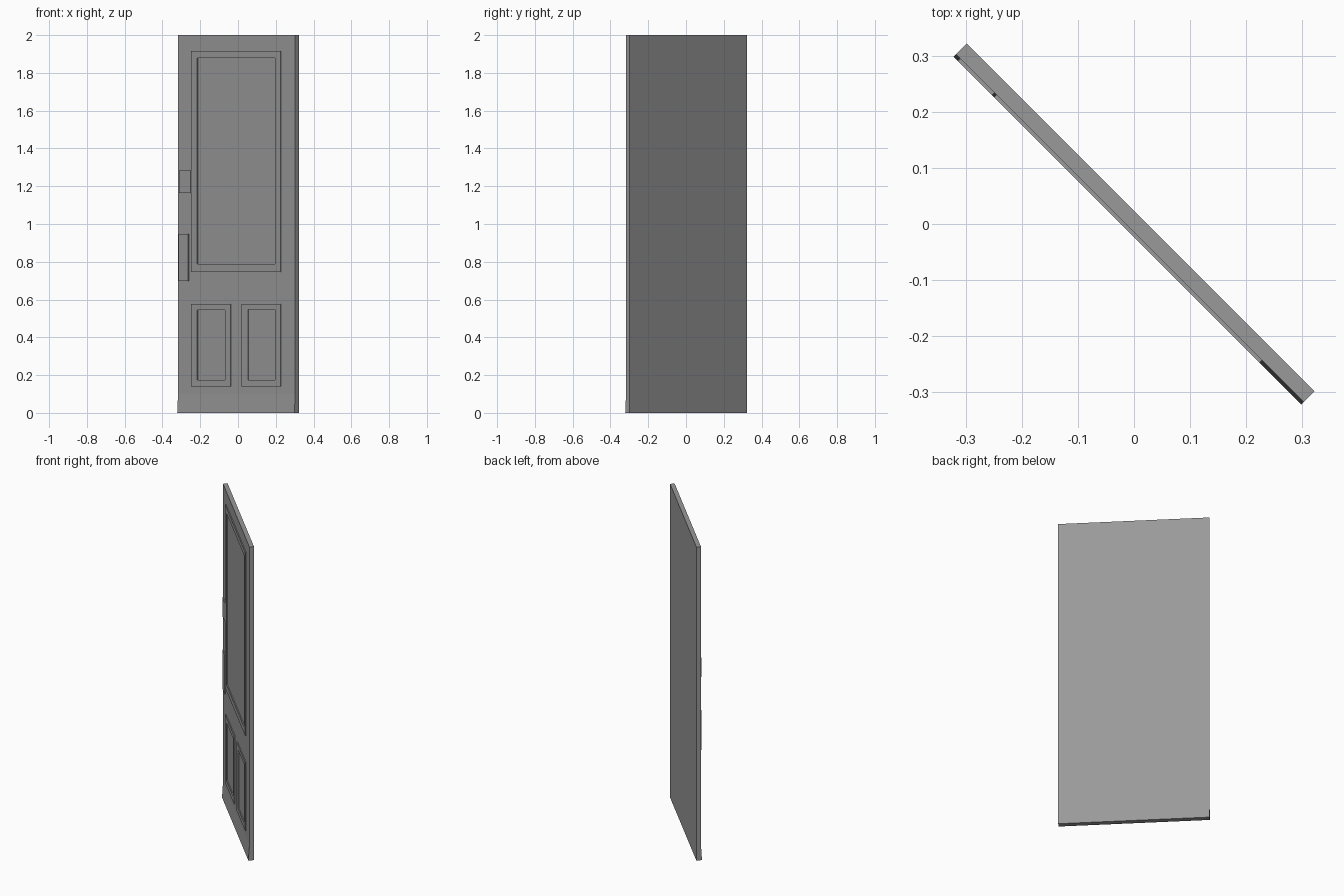
import bpy, bmesh, math
from mathutils import Matrix

if "Cube" in bpy.data.objects:
    bpy.data.objects.remove(bpy.data.objects["Cube"])

TURN = Matrix.Rotation(math.radians(-45), 4, 'Z')   # door stands open at 45 degrees
HALF_W = 0.4385
BACK, FACE, PROUD = 0.0165, -0.0105, -0.0165        # depths: back, front face, raised parts

paint = bpy.data.materials.new("dark_grey_paint")
paint.diffuse_color = (0.32, 0.32, 0.32, 1)
paint.use_nodes = True
paint.node_tree.nodes["Principled BSDF"].inputs["Base Color"].default_value = paint.diffuse_color


def finish(name, bm):
    bmesh.ops.recalc_face_normals(bm, faces=bm.faces)
    mesh = bpy.data.meshes.new(name)
    bm.to_mesh(mesh)
    bm.free()
    mesh.materials.append(paint)
    obj = bpy.data.objects.new(name, mesh)
    obj.matrix_world = TURN
    bpy.context.collection.objects.link(obj)
    return obj


def rect(bm, x0, x1, z0, z1, y):
    return [bm.verts.new((x, y, z)) for x, z in ((x0, z0), (x1, z0), (x1, z1), (x0, z1))]


def bridge(bm, a, b):
    for i in range(4):
        j = (i + 1) % 4
        bm.faces.new((a[i], a[j], b[j], b[i]))


def moulding(name, outer, inner):
    """Raised rectangular frame around a flat panel."""
    bm = bmesh.new()
    loops = [rect(bm, *outer, FACE), rect(bm, *outer, PROUD),
             rect(bm, *inner, PROUD), rect(bm, *inner, FACE)]
    for a, b in zip(loops, loops[1:]):
        bridge(bm, a, b)
    return finish(name, bm)


def plate(name, base):
    """Thin raised hardware plate."""
    bm = bmesh.new()
    a, b = rect(bm, *base, FACE), rect(bm, *base, PROUD)
    bridge(bm, a, b)
    bm.faces.new(b)
    return finish(name, bm)


# door slab: side profile with a flared weather strip at the foot
bm = bmesh.new()
profile = [(BACK, 0), (BACK, 2), (FACE, 2), (FACE, 0.1), (PROUD, 0)]
face = bm.faces.new([bm.verts.new((-HALF_W, y, z)) for y, z in profile])
ext = bmesh.ops.extrude_face_region(bm, geom=[face])
bmesh.ops.translate(bm, vec=(2 * HALF_W, 0, 0),
                    verts=[v for v in ext['geom'] if isinstance(v, bmesh.types.BMVert)])
finish("door_slab", bm)

# panel mouldings
moulding("upper_moulding", (-0.336, 0.333, 0.746, 1.916), (-0.289, 0.293, 0.787, 1.880))
moulding("lower_left_moulding", (-0.336, -0.041, 0.14, 0.577), (-0.289, -0.081, 0.175, 0.545))
moulding("lower_right_moulding", (0.043, 0.333, 0.14, 0.577), (0.090, 0.293, 0.175, 0.548))

# lock and handle plates
plate("lock_plate", (-0.427, -0.341, 1.163, 1.282))
plate("handle_plate", (-0.428, -0.356, 0.698, 0.948))
